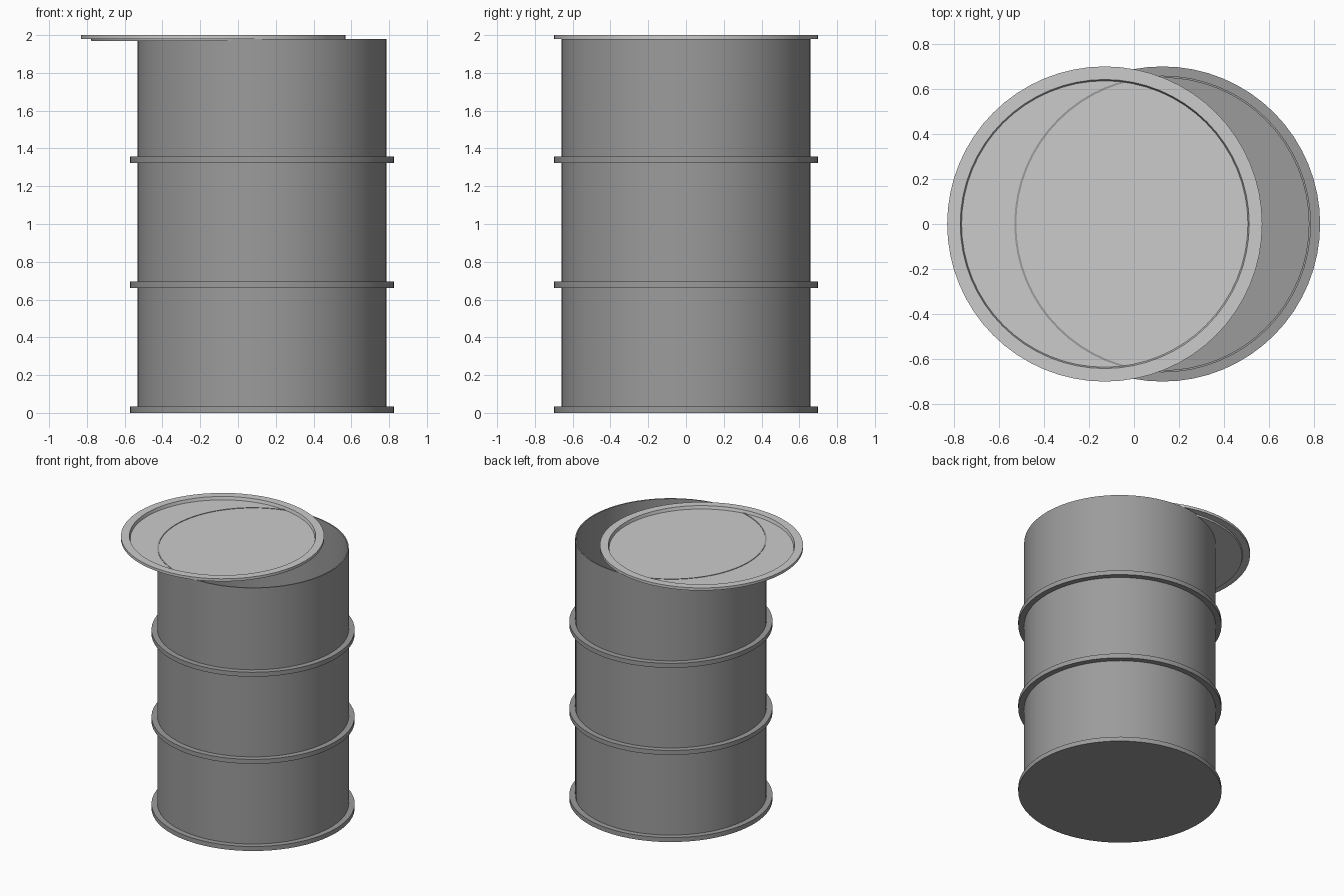
import bpy, bmesh, math

if "Cube" in bpy.data.objects:
    bpy.data.objects.remove(bpy.data.objects["Cube"])

SEGMENTS = 64


def lathe(name, profile, x, material=None):
    """Revolve an (r, z) profile, starting and ending on the axis, into a closed solid."""
    bm = bmesh.new()
    rings = []
    for r, z in profile:
        if r == 0:
            rings.append([bm.verts.new((0, 0, z))] * SEGMENTS)
        else:
            angles = [2 * math.pi * i / SEGMENTS for i in range(SEGMENTS)]
            rings.append([bm.verts.new((r * math.cos(a), r * math.sin(a), z)) for a in angles])
    for low, high in zip(rings, rings[1:]):
        for i in range(SEGMENTS):
            j = (i + 1) % SEGMENTS
            corners = list(dict.fromkeys((low[i], low[j], high[j], high[i])))
            bm.faces.new(corners)
    bmesh.ops.recalc_face_normals(bm, faces=bm.faces)
    mesh = bpy.data.meshes.new(name)
    bm.to_mesh(mesh)
    bm.free()
    obj = bpy.data.objects.new(name, mesh)
    bpy.context.collection.objects.link(obj)
    obj.location.x = x
    if material:
        mesh.materials.append(material)
    bpy.ops.object.select_all(action='DESELECT')
    obj.select_set(True)
    bpy.context.view_layer.objects.active = obj
    bpy.ops.object.shade_smooth_by_angle(angle=math.radians(30))
    return obj


dark_steel = bpy.data.materials.new("dark_steel")
dark_steel.diffuse_color = (0.33, 0.33, 0.33, 1)
dark_steel.use_nodes = True
dark_steel.node_tree.nodes["Principled BSDF"].inputs["Base Color"].default_value = dark_steel.diffuse_color

# Hollow drum with a base flange and two hoops, open at the top
WALL, INNER, HOOP, HOOP_H = 0.659, 0.65, 0.70, 0.034
profile = [(0, 0)]
for z in (0, 0.662, 1.324):
    profile += [(WALL, z)] if z else []
    profile += [(HOOP, z), (HOOP, z + HOOP_H), (WALL, z + HOOP_H)]
profile += [(WALL, 1.98), (INNER, 1.98), (INNER, HOOP_H), (0, HOOP_H)]
lathe("drum", profile, 0.127, dark_steel)

# Lid slid to one side, with a raised rim and a shallow sunken panel
lathe("lid", [(0, 1.968), (0.646, 1.968), (0.65, 1.98), (0.70, 1.98), (0.70, 2.0),
              (0.642, 2.0), (0.636, 1.977), (0, 1.977)], -0.13)
